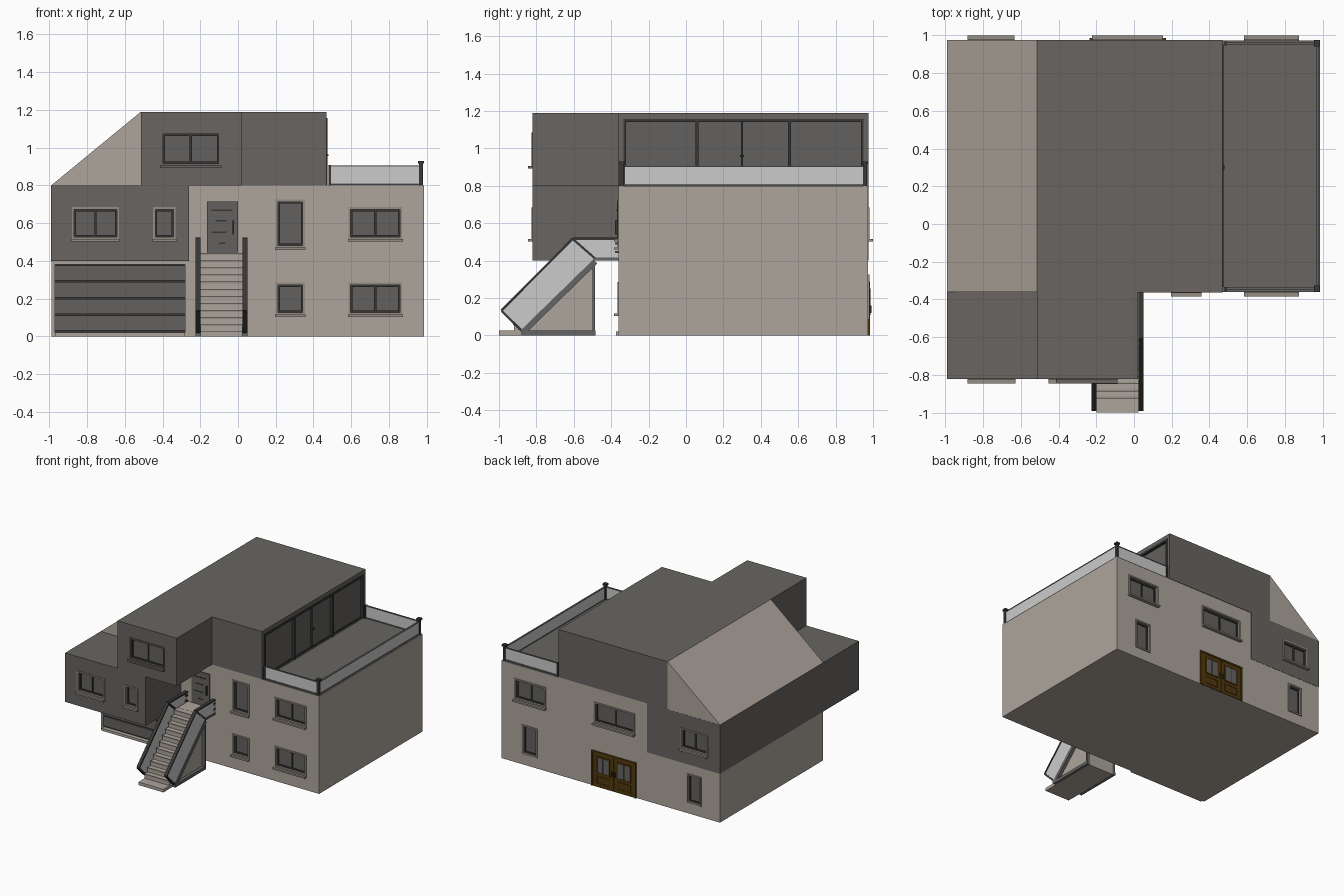
import bpy, bmesh
from mathutils import Vector

if "Cube" in bpy.data.objects:
    bpy.data.objects.remove(bpy.data.objects["Cube"])


def material(name, r, g, b):
    m = bpy.data.materials.new(name)
    m.diffuse_color = (r, g, b, 1)
    m.use_nodes = True
    m.node_tree.nodes["Principled BSDF"].inputs["Base Color"].default_value = m.diffuse_color
    return m


BEIGE = material("beige render", 0.42, 0.375, 0.33)
DARK = material("dark cladding", 0.14, 0.13, 0.12)
TRIM = material("taupe trim", 0.30, 0.27, 0.235)
PANE = material("dark pane", 0.125, 0.12, 0.115)
METAL = material("charcoal metal", 0.04, 0.039, 0.037)
STEEL = material("grey steel", 0.13, 0.13, 0.13)
GLASS = material("pale glass", 0.60, 0.60, 0.60)
WOOD = material("brown wood", 0.085, 0.04, 0.004)


def finish(name, bm, *mats):
    bmesh.ops.recalc_face_normals(bm, faces=bm.faces)
    me = bpy.data.meshes.new(name)
    bm.to_mesh(me)
    bm.free()
    for m in mats:
        me.materials.append(m)
    ob = bpy.data.objects.new(name, me)
    bpy.context.collection.objects.link(ob)
    return ob


def boxes(name, items, *mats):
    """Several boxes (x0,x1,y0,y1,z0,z1) in one object."""
    bm = bmesh.new()
    for x0, x1, y0, y1, z0, z1 in items:
        vs = bmesh.ops.create_cube(bm, size=1)["verts"]
        for v in vs:
            v.co = Vector((x1 if v.co.x > 0 else x0, y1 if v.co.y > 0 else y0,
                           z1 if v.co.z > 0 else z0))
    return finish(name, bm, *mats)


def prism(name, pts, axis, a, b, *mats):
    """Extrude a profile along x (points y,z), y (x,z) or z (x,y)."""
    put = {"x": lambda p, t: (t, p[0], p[1]), "y": lambda p, t: (p[0], t, p[1]),
           "z": lambda p, t: (p[0], p[1], t)}[axis]
    bm = bmesh.new()
    lo = [bm.verts.new(put(p, a)) for p in pts]
    hi = [bm.verts.new(put(p, b)) for p in pts]
    bm.faces.new(lo)
    bm.faces.new(hi)
    n = len(pts)
    for i in range(n):
        bm.faces.new((lo[i], lo[(i + 1) % n], hi[(i + 1) % n], hi[i]))
    return finish(name, bm, *mats)


def strip(name, p, q, w, x0, x1, mat):
    """Straight bar in the y-z plane, w wide, between p and q."""
    p, q = Vector(p), Vector(q)
    d = (q - p).normalized() * w / 2
    n = Vector((-d.y, d.x))
    return prism(name, [p + n, q + n, q - n, p - n], "x", x0, x1, mat)


def border(x0, x1, z0, z1, ya, yb, w):
    """Four bars just inside a rectangle in the x-z plane."""
    return [(x0, x0 + w, ya, yb, z0, z1), (x1 - w, x1, ya, yb, z0, z1),
            (x0 + w, x1 - w, ya, yb, z0, z0 + w), (x0 + w, x1 - w, ya, yb, z1 - w, z1)]


# Main masses
body = boxes("lower_walls", [(-0.988, 0.985, -0.36, 0.973, 0, 0.799)], BEIGE, DARK)
for f in body.data.polygons:
    if f.normal.z > 0.9:
        f.material_index = 1
wing = prism("overhanging_wing", [(-0.99, -0.82), (-0.26, -0.82), (-0.26, -0.362), (-0.33, -0.362),
                                  (-0.33, 0.975), (-0.99, 0.975)], "z", 0.4, 0.8, DARK)
top = prism("top_storey", [(-0.515, -0.82), (0.02, -0.82), (0.02, -0.362), (0.47, -0.362),
                           (0.47, 0.975), (-0.515, 0.975)], "z", 0.8, 1.19, DARK)
prism("sloped_roof", [(-0.99, 0.8), (-0.515, 1.19), (-0.515, 0.8)], "y", -0.36, 0.974, BEIGE)

# Windows: x0, x1, z0, z1, wall y, outward direction, has sill, trim colour
WINDOWS = [
    (-0.88, -0.63, 0.515, 0.685, -0.82, -1, True, TRIM),
    (-0.45, -0.33, 0.515, 0.685, -0.82, -1, True, TRIM),
    (-0.41, -0.09, 0.905, 1.085, -0.82, -1, True, DARK),
    (0.20, 0.355, 0.47, 0.725, -0.36, -1, True, TRIM),
    (0.20, 0.355, 0.115, 0.285, -0.36, -1, True, TRIM),
    (0.585, 0.87, 0.515, 0.685, -0.36, -1, True, TRIM),
    (0.585, 0.87, 0.115, 0.285, -0.36, -1, True, TRIM),
    (-0.88, -0.635, 0.515, 0.685, 0.975, 1, True, TRIM),
    (-0.22, 0.15, 0.515, 0.685, 0.975, 1, True, TRIM),
    (0.585, 0.87, 0.515, 0.685, 0.975, 1, True, TRIM),
    (-0.82, -0.69, 0.085, 0.325, 0.975, 1, False, TRIM),
    (0.66, 0.80, 0.085, 0.325, 0.975, 1, False, TRIM),
]
cuts = []
for i, (x0, x1, z0, z1, y, s, sill, mat) in enumerate(WINDOWS):
    cuts.append((x0 + .004, x1 - .004, *sorted((y + s * .03, y - s * .03)), z0 + .004, z1 - .004))
    parts = border(x0, x1, z0, z1, *sorted((y + s * .006, y - s * .012)), 0.012)
    if sill:
        parts.append((x0 - .003, x1 + .003, *sorted((y - s * .01, y + s * .025)), z0 - .012, z0 + .001))
    boxes(f"window_trim_{i}", parts, mat)
    ya, yb = sorted((y - s * .014, y - s * .027))
    sash = border(x0 + .004, x1 - .004, z0 + .004, z1 - .004, ya, yb, 0.018)
    if x1 - x0 > 0.2:
        m = (x0 + x1) / 2
        sash.append((m - .006, m + .006, ya, yb, z0 + .02, z1 - .02))
    boxes(f"window_sash_{i}", sash, METAL)
    boxes(f"window_pane_{i}", [(x0 + .004, x1 - .004, *sorted((y - s * .022, y - s * .031)),
                                z0 + .004, z1 - .004)], PANE)

# Recesses for windows, garage and terrace glazing
cuts += [(-0.97, -0.28, -0.40, -0.335, 0.02, 0.38), (0.445, 0.5, -0.33, 0.945, 0.803, 1.155)]
cutter = boxes("recess_cutter", cuts)
cutter.hide_render = True
for ob in (body, wing, top):
    mod = ob.modifiers.new("recesses", "BOOLEAN")
    mod.operation, mod.solver, mod.object = "DIFFERENCE", "EXACT", cutter
    bpy.context.view_layer.objects.active = ob
    bpy.ops.object.modifier_apply(modifier=mod.name)
bpy.data.objects.remove(cutter)

# Garage door: four panels with dark gaps
boxes("garage_backing", [(-0.97, -0.28, -0.342, -0.334, 0.02, 0.38)], METAL)
boxes("garage_panels", [(-0.97, -0.28, -0.352, -0.341, 0.03 + k * 0.0885, 0.11 + k * 0.0885)
                        for k in range(4)], PANE)
boxes("garage_threshold", [(-0.97, -0.28, -0.375, -0.34, 0, 0.02)], BEIGE)

# Front door with slots and handle
boxes("front_door", [(-0.165, 0.0, -0.368, -0.35, 0.445, 0.715)], PANE)
boxes("door_slots", [(-0.14 + o, -0.14 + o + w, -0.371, -0.365, z, z + 0.007) for o, w, z in
                     ((0, .11, .665), (.02, .06, .61), (0, .08, .548), (.04, .035, .49))], METAL)
boxes("door_handle", [(-0.028, -0.020, -0.38, -0.366, 0.54, 0.615)], METAL)

# Terrace glazing with frame, mullions and handle
boxes("terrace_panes", [(0.445, 0.452, -0.33, 0.945, 0.803, 1.155)], PANE)
boxes("terrace_frame", [(0.45, 0.475, a, b, 0.801, 1.155) for a, b in
                        ((-.335, -.32), (.05, .066), (.545, .561), (.935, .95))]
      + [(0.45, 0.475, -0.335, 0.95, 1.14, 1.157), (0.45, 0.462, -0.33, 0.945, 0.801, 0.812),
         (0.45, 0.462, 0.293, 0.305, 0.81, 1.14)], METAL)
boxes("terrace_handle", [(0.46, 0.48, 0.288, 0.310, 0.955, 0.965)], METAL)

# Terrace railing
boxes("railing_glass", [(0.49, 0.96, -0.348, -0.34, 0.81, 0.9), (0.49, 0.96, 0.953, 0.961, 0.81, 0.9),
                        (0.966, 0.974, -0.33, 0.945, 0.802, 0.9)], GLASS)
rails = []
for z in (0.803, 0.9):
    rails += [(0.48, 0.97, y - .007, y + .007, z, z + 0.006) for y in (-.344, .957)]
    rails.append((0.963, 0.977, -0.34, 0.955, z, z + 0.006))
boxes("railing_bars", rails, STEEL)
posts = []
for y in (-.344, .957):
    posts += [(0.48, 0.492, y - .01, y + .01, 0.8, 0.908), (0.959, 0.979, y - .011, y + .011, 0.8, 0.92),
              (0.953, 0.985, y - .017, y + .017, 0.915, 0.93)]
boxes("railing_posts", posts, METAL)

# Stairs: stepped profile with a foot slab and landing
N, y0, y1, z0, z1 = 11, -0.92, -0.50, 0.025, 0.44
prof = [(-0.49, 0), (-1.0, 0), (-1.0, z0), (y0, z0)]
for k in range(N):
    z = z0 + (k + 1) * (z1 - z0) / N
    prof += [(y0 + k * (y1 - y0) / N, z), (y0 + (k + 1) * (y1 - y0) / N, z)]
prof.append((-0.49, z1))
prism("stairs", prof, "x", -0.2, 0.025, BEIGE)
boxes("step_nosings", [(-0.2, 0.025, y0 + k * (y1 - y0) / N - .005, y0 + k * (y1 - y0) / N + .005,
                        z0 + (k + 1) * (z1 - z0) / N - .008, z0 + (k + 1) * (z1 - z0) / N + .001)
                       for k in range(N)], TRIM)
boxes("landing", [(-0.2, 0.025, -0.495, -0.355, 0.405, 0.441)], BEIGE)

# Stair sides: stringer, post, base and glass balustrade on both sides
for side, a, s in (("right", 0.024, 1), ("left", -0.199, -1)):
    xa, xb = sorted((a, a + s * 0.026))
    ga, gb = sorted((a + s * 0.014, a + s * 0.022))
    strip(f"stringer_{side}", (-0.875, 0.015), (-0.485, 0.395), 0.03, xa, xb, STEEL)
    strip(f"landing_edge_{side}", (-0.49, 0.408), (-0.36, 0.408), 0.016, xa, xb, STEEL)
    boxes(f"stair_base_{side}", [(xa, xb, -0.88, -0.485, 0, 0.025), (xa, xb, -0.5, -0.487, 0, 0.39)], STEEL)
    prism(f"stair_glass_{side}", [(-0.985, 0.13), (-0.875, 0.025), (-0.49, 0.41), (-0.605, 0.515)],
          "x", ga, gb, GLASS)
    prism(f"landing_glass_{side}", [(-0.595, 0.515), (-0.487, 0.415), (-0.362, 0.415), (-0.362, 0.515)],
          "x", ga, gb, GLASS)
    for k, (p, q) in enumerate((((-0.987, 0.132), (-0.605, 0.517)), ((-0.605, 0.517), (-0.362, 0.517)),
                                ((-0.605, 0.515), (-0.487, 0.412)), ((-0.985, 0.13), (-0.875, 0.022)))):
        strip(f"handrail_{side}_{k}", p, q, 0.012, xa, xb, METAL)
    boxes(f"wall_clamps_{side}", [(xa, xb, -0.38, -0.358, z, z + .012) for z in (0.44, 0.485)], METAL)

# Rear double door with glazed panels
boxes("rear_door_frame", [(-0.235, -0.22, .96, .985, 0, .288), (0.155, 0.17, .96, .985, 0, .288),
                          (-0.22, 0.155, .96, .985, .275, .288)], WOOD)
boxes("rear_door_leaves", [(-0.22, -0.0345, .96, .98, 0, .275), (-0.0305, 0.155, .96, .98, 0, .275)], WOOD)
for i, c in enumerate((-0.127, 0.062)):
    boxes(f"rear_door_glass_{i}", [(c - .052, c - .003, .978, .983, .12, .24),
                                   (c + .003, c + .052, .978, .983, .12, .24)], STEEL)
    boxes(f"rear_door_moulding_{i}", border(c - .062, c + .062, .11, .25, .975, .986, .01)
          + border(c - .062, c + .062, .025, .09, .975, .984, .008), WOOD)
boxes("rear_door_handles", [(-0.05, -0.043, .978, .992, .12, .16), (-0.022, -0.015, .978, .992, .12, .16)], METAL)
